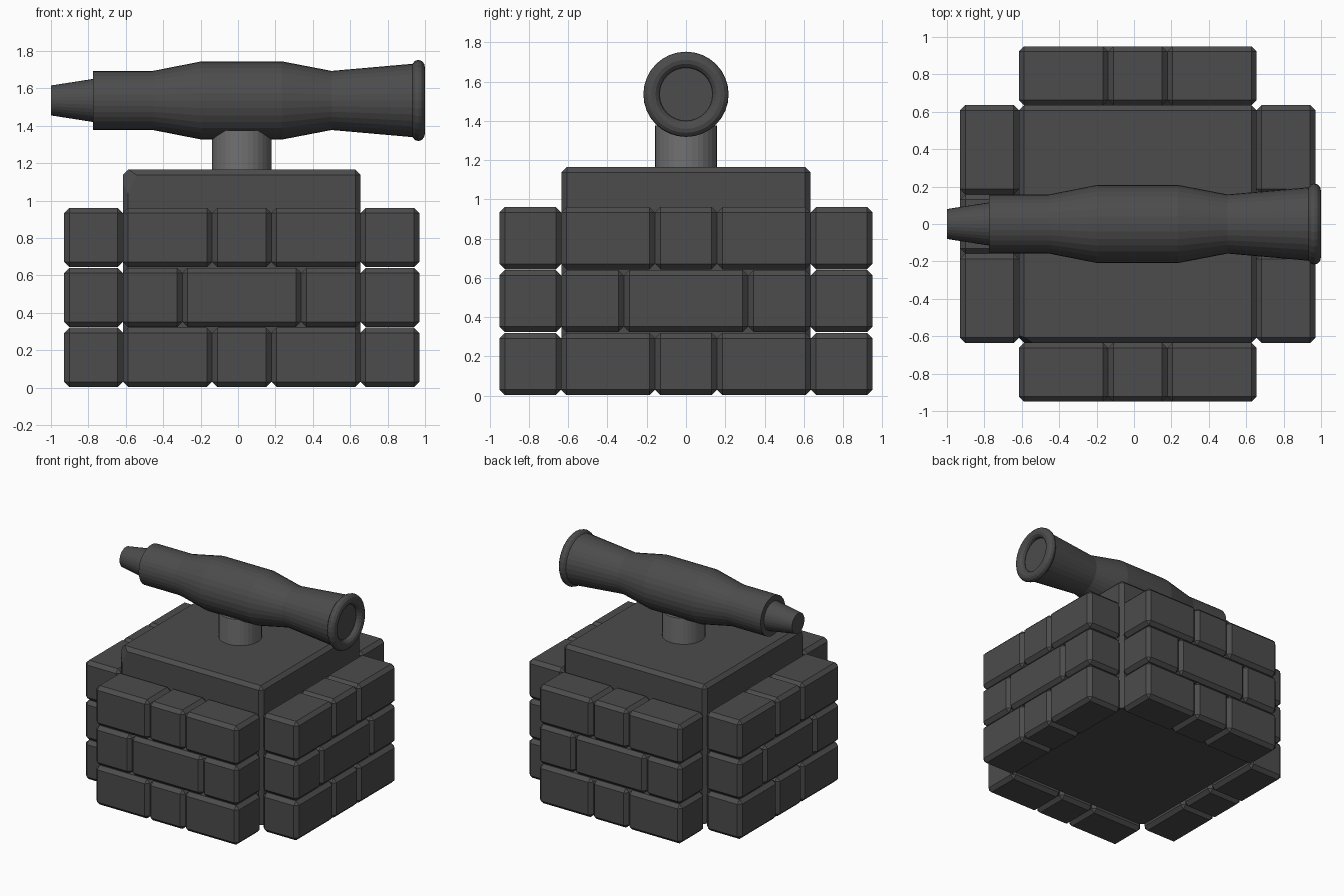
import bpy, bmesh, math
from mathutils import Matrix, Vector

if "Cube" in bpy.data.objects:
    bpy.data.objects.remove(bpy.data.objects["Cube"])

CX = 0.020  # centre of the base in x


def material(name, v):
    m = bpy.data.materials.new(name)
    m.diffuse_color = (v, v, v, 1)
    m.use_nodes = True
    m.node_tree.nodes["Principled BSDF"].inputs["Base Color"].default_value = m.diffuse_color
    return m


dark = material("dark_grey", 0.072)
light = material("mid_grey", 0.165)


def finish(bm, name, mat):
    bmesh.ops.recalc_face_normals(bm, faces=bm.faces)
    me = bpy.data.meshes.new(name)
    bm.to_mesh(me)
    bm.free()
    me.materials.append(mat)
    ob = bpy.data.objects.new(name, me)
    bpy.context.collection.objects.link(ob)
    return ob


def block(name, lo, hi, bevel=0.028, turn=0, flat_base=False, cut=None):
    """Chamfered box between two corners, turned about the base centre."""
    lo, hi = Vector(lo), Vector(hi)
    bm = bmesh.new()
    bmesh.ops.create_cube(bm, size=1)
    bmesh.ops.scale(bm, vec=hi - lo, verts=bm.verts)
    bmesh.ops.translate(bm, vec=(lo + hi) / 2, verts=bm.verts)
    edges = [e for e in bm.edges if not flat_base
             or any(v.co.z > lo.z + 0.01 for v in e.verts)]
    bmesh.ops.bevel(bm, geom=edges, offset=bevel, segments=1,
                    affect='EDGES', profile=0.5)
    if cut:  # slice one corner off with a plane
        co, no = cut
        bmesh.ops.bisect_plane(bm, geom=bm.verts[:] + bm.edges[:] + bm.faces[:],
                               plane_co=co, plane_no=no, clear_outer=True)
        bmesh.ops.holes_fill(bm, edges=[e for e in bm.edges if e.is_boundary])
    mat = Matrix.Translation((CX, 0, 0)) @ Matrix.Rotation(turn, 4, 'Z')
    bmesh.ops.transform(bm, matrix=mat, verts=bm.verts)
    return finish(bm, name, dark)


def lathe(name, profile, mat, n=32):
    """Spin (x, radius) points about the x axis."""
    bm = bmesh.new()
    rings = []
    for x, r in profile:
        if r == 0:
            rings.append([bm.verts.new((x, 0, 0))] * n)
        else:
            rings.append([bm.verts.new((x, r * math.cos(2 * math.pi * i / n),
                                        r * math.sin(2 * math.pi * i / n)))
                          for i in range(n)])
    for a, b in zip(rings, rings[1:]):
        for i in range(n):
            j = (i + 1) % n
            bm.faces.new(list(dict.fromkeys((a[i], a[j], b[j], b[i]))))
    return finish(bm, name, mat)


# solid core of the base, raised off the ground, one worn front corner
block("base_core", (-0.636, -0.635, 0.05), (0.636, 0.635, 1.165), 0.028,
      flat_base=True, cut=((-0.551, -0.635, 1.165), (-0.045, -0.085, 0.02)))

# three courses of bricks on each of the four sides
splits = [(-0.636, -0.158, 0.158, 0.636), (-0.636, -0.317, 0.317, 0.636)]
for side in range(4):
    for row in range(3):
        xs = splits[row % 2]
        z = 0.003 + row * 0.3205
        for a, b in zip(xs, xs[1:]):
            block("brick", (a, -0.95, z), (b, -0.635, z + 0.317),
                  turn=side * math.pi / 2)

# round post carrying the barrel
bm = bmesh.new()
bmesh.ops.create_cone(bm, cap_ends=True, segments=32, radius1=0.158,
                      radius2=0.158, depth=0.245)
bmesh.ops.translate(bm, vec=(CX, 0, 1.2525), verts=bm.verts)
finish(bm, "post", light)

# barrel with stepped tail
barrel = lathe("barrel", [(-1, 0), (-1, 0.08), (-0.775, 0.115), (-0.775, 0.158),
                          (-0.455, 0.158), (-0.195, 0.209), (0.235, 0.209),
                          (0.5, 0.158), (0.955, 0.198), (0.955, 0)], dark)
barrel.location.z = 1.535

# rounded ring at the muzzle
ring = lathe("muzzle_ring", [(0.964 + 0.036 * math.cos(t * math.pi / 6),
                              0.176 + 0.041 * math.sin(t * math.pi / 6))
                             for t in range(13)], dark)
ring.location.z = 1.535
bm = bmesh.new()
bm.from_mesh(ring.data)
bmesh.ops.remove_doubles(bm, verts=bm.verts, dist=1e-4)
bmesh.ops.recalc_face_normals(bm, faces=bm.faces)
bm.to_mesh(ring.data)
bm.free()
